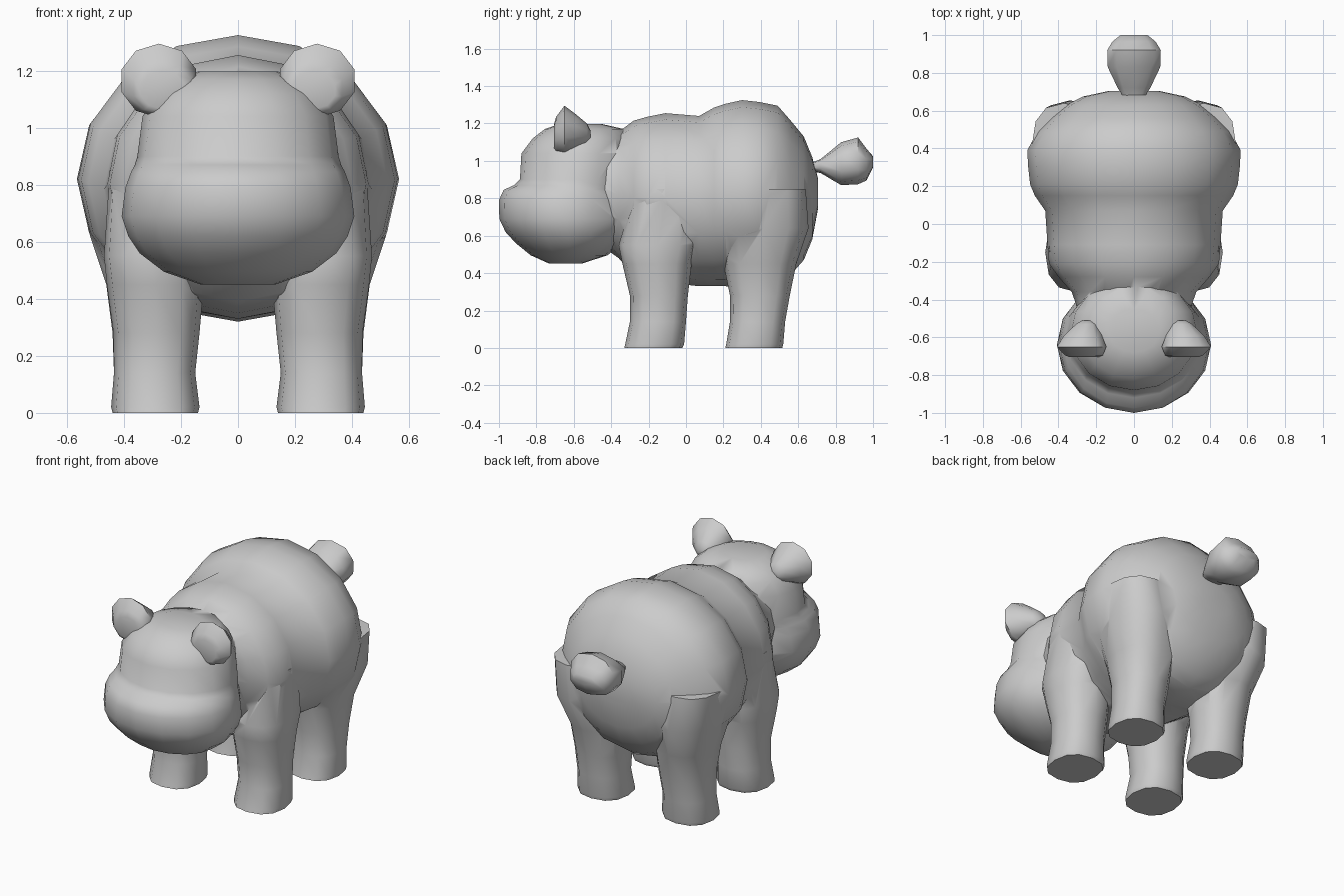
import bpy, bmesh, math


def loft(name, axis, rings, sides=16, power=2.0, smooth=50):
    """Skin rings (t, xmin, xmax, vmin, vmax); axis 'y' has v=z, axis 'z' has v=y."""
    bm = bmesh.new()
    loops = []
    for t, x0, x1, v0, v1 in rings:
        loop = []
        for i in range(sides):
            a = 2 * math.pi * i / sides
            s, c = math.sin(a), math.cos(a)
            s = math.copysign(abs(s) ** (2 / power), s)
            c = math.copysign(abs(c) ** (2 / power), c)
            x = (x0 + x1) / 2 + s * (x1 - x0) / 2
            v = (v0 + v1) / 2 + c * (v1 - v0) / 2
            loop.append(bm.verts.new((x, t, v) if axis == 'y' else (x, v, t)))
        loops.append(loop)
    for a, b in zip(loops, loops[1:]):
        for i in range(sides):
            j = (i + 1) % sides
            bm.faces.new((a[i], a[j], b[j], b[i]))
    bm.faces.new(loops[0])
    bm.faces.new(loops[-1])
    bmesh.ops.recalc_face_normals(bm, faces=bm.faces)
    me = bpy.data.meshes.new(name)
    bm.to_mesh(me)
    bm.free()
    ob = bpy.data.objects.new(name, me)
    bpy.context.collection.objects.link(ob)
    shade(ob, smooth)
    return ob


def activate(ob):
    bpy.ops.object.select_all(action='DESELECT')
    ob.select_set(True)
    bpy.context.view_layer.objects.active = ob


def shade(ob, angle):
    activate(ob)
    bpy.ops.object.shade_smooth_by_angle(angle=math.radians(angle))


def mirrored(rings, side):
    return [(t, *sorted((side * a, side * b)), c, d) for t, a, b, c, d in rings]


def sym(rings):
    return [(t, -w, w, c, d) for t, w, c, d in rings]


def unite(base, part):
    mod = base.modifiers.new("union", 'BOOLEAN')
    mod.operation = 'UNION'
    mod.solver = 'EXACT'
    mod.object = part
    activate(base)
    bpy.ops.object.modifier_apply(modifier=mod.name)
    bpy.data.objects.remove(part)


# Torso: neck, shoulders, waist, rump
body = loft("body", 'y', sym([
    (-0.50, 0.28, 0.58, 1.17), (-0.36, 0.33, 0.48, 1.155),
    (-0.28, 0.40, 0.39, 1.215), (-0.21, 0.45, 0.37, 1.235),
    (-0.11, 0.458, 0.35, 1.255), (0.07, 0.47, 0.33, 1.24),
    (0.15, 0.525, 0.33, 1.285), (0.21, 0.55, 0.33, 1.305),
    (0.30, 0.56, 0.32, 1.325), (0.39, 0.565, 0.325, 1.315),
    (0.49, 0.51, 0.34, 1.295), (0.56, 0.445, 0.39, 1.215),
    (0.63, 0.36, 0.47, 1.13), (0.675, 0.27, 0.58, 1.02),
    (0.705, 0.13, 0.74, 0.91)]))

# Legs
front = [(0, .14, .44, -.33, -.02), (.02, .135, .445, -.325, -.01),
         (.14, .15, .435, -.30, 0), (.28, .135, .437, -.30, .01),
         (.45, .12, .46, -.34, .03), (.55, .14, .47, -.36, .06),
         (.85, .20, .45, -.27, .02)]
rear = [(0, .14, .44, .21, .515), (.02, .135, .445, .215, .52),
        (.14, .15, .435, .235, .53), (.28, .135, .44, .235, .555),
        (.45, .12, .462, .20, .59), (.64, .15, .525, .17, .655),
        (.85, .20, .54, .20, .64)]
for rings in (front, rear):
    for side in (1, -1):
        unite(body, loft("leg", 'z', mirrored(rings, side), 12, 2.4))

# Head with a protruding muzzle
head = loft("head", 'z', sym([
    (0.45, 0.13, -0.73, -0.56), (0.495, 0.26, -0.83, -0.42),
    (0.56, 0.345, -0.91, -0.34), (0.62, 0.385, -0.965, -0.30),
    (0.69, 0.408, -0.998, -0.28), (0.79, 0.395, -1.0, -0.28),
    (0.845, 0.375, -0.975, -0.28), (0.87, 0.362, -0.92, -0.28),
    (0.90, 0.353, -0.888, -0.28), (1.04, 0.335, -0.88, -0.28),
    (1.12, 0.285, -0.82, -0.30), (1.17, 0.22, -0.755, -0.33),
    (1.197, 0.14, -0.68, -0.45)]))
unite(body, head)
shade(body, 50)

# Ears: flattish front, rounded back
ear = [(-.705, .185, .345, 1.065, 1.20), (-.695, .16, .37, 1.045, 1.235),
       (-.65, .14, .415, 1.035, 1.295), (-.59, .165, .375, 1.065, 1.25),
       (-.53, .195, .31, 1.09, 1.20), (-.51, .225, .275, 1.115, 1.16)]
for side, label in ((1, "left"), (-1, "right")):
    loft(label + "_ear", 'y', mirrored(ear, side), 10)

# Tail tuft
loft("tail", 'y', sym([
    (0.66, 0.05, 0.945, 0.985), (0.72, 0.09, 0.935, 1.01),
    (0.83, 0.145, 0.87, 1.10), (0.92, 0.148, 0.875, 1.125),
    (0.965, 0.12, 0.895, 1.065), (1.0, 0.075, 0.965, 1.025)]), 10, 2.3)
